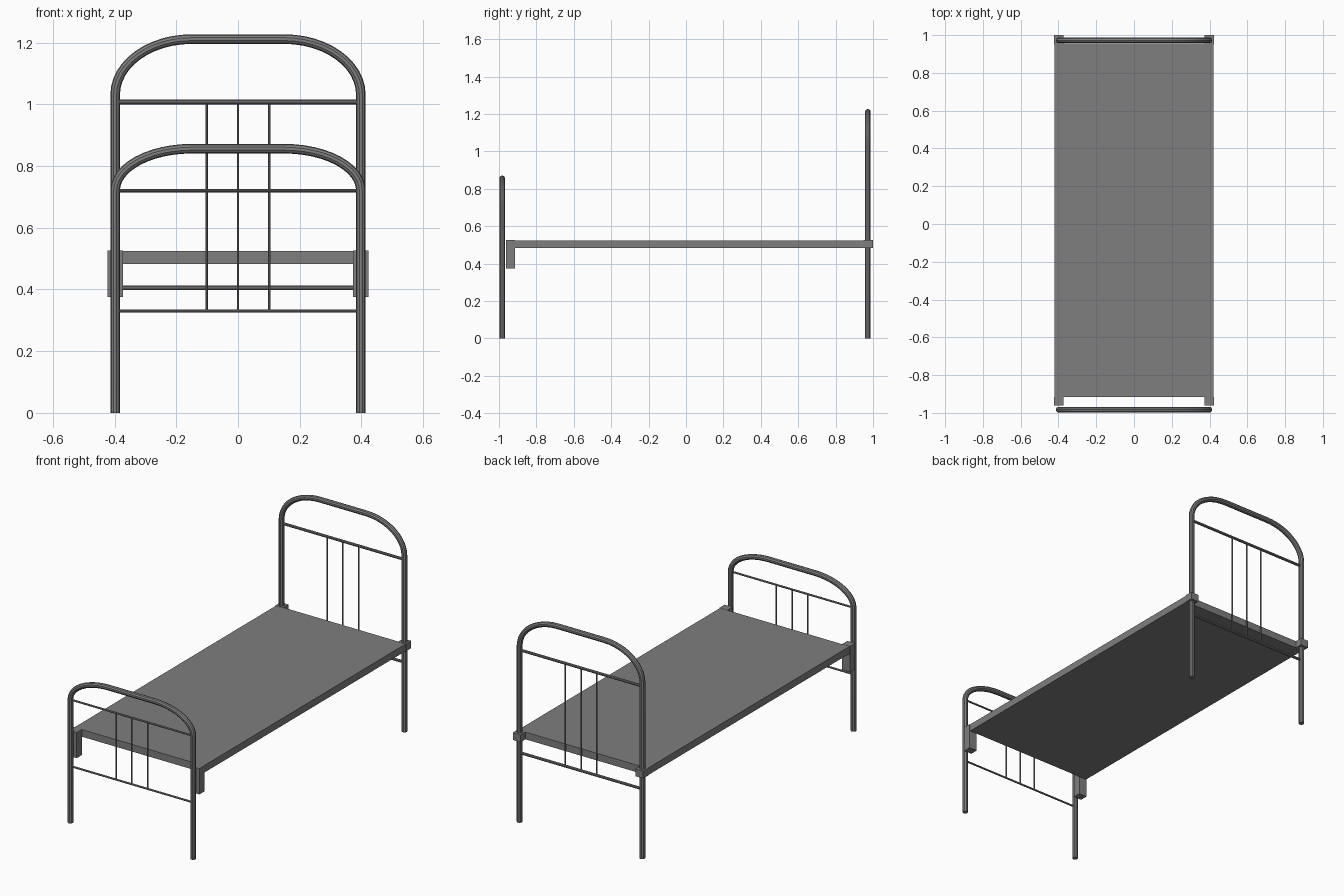
import bpy
from math import sin, cos, pi

if "Cube" in bpy.data.objects:
    bpy.data.objects.remove(bpy.data.objects["Cube"], do_unlink=True)

GREY = (0.21, 0.21, 0.21, 1)
metal = bpy.data.materials.new("grey metal")
metal.use_nodes = True
metal.diffuse_color = GREY
metal.node_tree.nodes["Principled BSDF"].inputs["Base Color"].default_value = GREY


def tube(name, points, radius):
    """Round bar swept along a list of points, converted to a mesh."""
    curve = bpy.data.curves.new(name, "CURVE")
    curve.dimensions = "3D"
    curve.bevel_depth = radius
    curve.bevel_resolution = 3
    curve.use_fill_caps = True
    spline = curve.splines.new("POLY")
    spline.points.add(len(points) - 1)
    for p, co in zip(spline.points, points):
        p.co = (*co, 1)
    obj = bpy.data.objects.new(name, curve)
    bpy.context.collection.objects.link(obj)
    bpy.ops.object.select_all(action="DESELECT")
    obj.select_set(True)
    bpy.context.view_layer.objects.active = obj
    bpy.ops.object.convert(target="MESH")
    obj = bpy.context.object
    obj.data.materials.clear()
    obj.data.materials.append(metal)
    bpy.ops.object.shade_smooth_by_angle()


def box(name, low, high):
    bpy.ops.mesh.primitive_cube_add(size=1, location=[(a + b) / 2 for a, b in zip(low, high)])
    obj = bpy.context.object
    obj.name = name
    obj.scale = [b - a for a, b in zip(low, high)]
    bpy.ops.object.transform_apply(location=False, rotation=False, scale=True)
    obj.data.materials.append(metal)


def end_frame(name, y, top, drop, rail_low, rail_high, rail_radius):
    """Arched tube with two cross rails and three thin upright rods."""
    leg_x, flat_x = 0.398, 0.15
    corner = [(flat_x + (leg_x - flat_x) * cos(t), top - drop + drop * sin(t))
              for t in (i * pi / 24 for i in range(13))]
    right = [(leg_x, 0)] + corner
    outline = right + [(-x, z) for x, z in reversed(right)]
    tube(name + "_arch", [(x, y, z) for x, z in outline], 0.0155)
    for label, z in (("lower", rail_low), ("upper", rail_high)):
        tube(f"{name}_{label}_rail", [(-leg_x, y, z), (leg_x, y, z)], rail_radius)
    for label, x in (("right", -0.102), ("middle", 0), ("left", 0.102)):
        tube(f"{name}_{label}_rod", [(x, y, rail_low), (x, y, rail_high)], 0.004)


# Head and foot frames
end_frame("headboard", 0.972, 1.211, 0.18, 0.405, 1.007, 0.008)
end_frame("footboard", -0.983, 0.856, 0.135, 0.33, 0.72, 0.0055)

# Sleeping platform
box("platform", (-0.42, -0.915, 0.483), (0.42, 0.955, 0.525))

# Corner brackets joining the platform to the legs
for side, x0, x1 in (("right", -0.423, -0.372), ("left", 0.372, 0.423)):
    box(f"head_{side}_bracket", (x0, 0.95, 0.483), (x1, 1.0, 0.526))
    box(f"foot_{side}_bracket", (x0, -0.962, 0.375), (x1, -0.915, 0.526))
